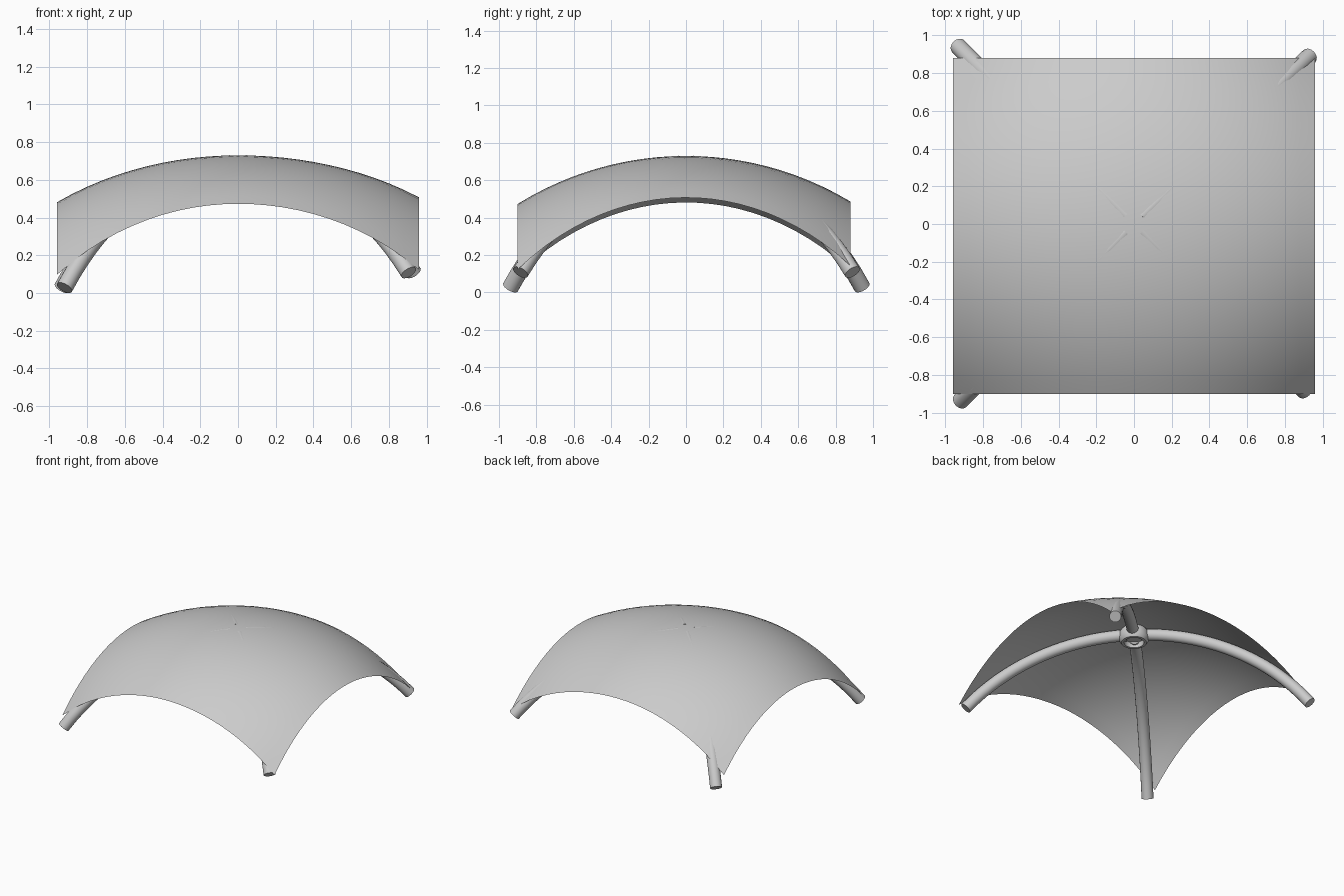
import bpy, bmesh, math

if "Cube" in bpy.data.objects:
    bpy.data.objects.remove(bpy.data.objects["Cube"])

R = 1.706          # dome radius
APEX = 0.73        # top of the canopy
X0, X1, Y0, Y1 = -0.96, 0.96, -0.90, 0.88


def drop(r, rad=R):
    return rad - math.sqrt(rad * rad - r * r)


def finish(ob, angle=40):
    bpy.ops.object.select_all(action='DESELECT')
    ob.select_set(True)
    bpy.context.view_layer.objects.active = ob
    bpy.ops.object.shade_smooth_by_angle(angle=math.radians(angle))


def mesh_object(name, bm):
    me = bpy.data.meshes.new(name)
    bm.to_mesh(me)
    bm.free()
    ob = bpy.data.objects.new(name, me)
    bpy.context.collection.objects.link(ob)
    finish(ob)
    return ob


# Canopy: square fabric sheet draped over a dome, fuller at the left and right edges
def canopy_z(x, y):
    fullness = 0.065 * x * x * (1 - (y / 0.9) ** 2)
    tilt = 0.014 * x * abs(x)
    return APEX - drop(math.hypot(x, y)) + fullness + tilt


bm = bmesh.new()
N = 24
bmesh.ops.create_grid(bm, x_segments=N, y_segments=N, size=1)
for v in bm.verts:
    v.co.x = X0 + (v.co.x + 1) / 2 * (X1 - X0)
    v.co.y = Y0 + (v.co.y + 1) / 2 * (Y1 - Y0)
    v.co.z = canopy_z(v.co.x, v.co.y)
mesh_object("canopy", bm)


# Ribs: four arched poles running along the diagonals from the hub to the corners
TUBE = 0.045
RIB_APEX = 0.687


def rib(name, ex, ey, ez):
    cu = bpy.data.curves.new(name, 'CURVE')
    cu.dimensions = '3D'
    cu.bevel_depth = TUBE
    cu.bevel_resolution = 6
    cu.use_fill_caps = True
    end_r = math.hypot(ex, ey)
    scale = (RIB_APEX - ez) / drop(end_r, R - TUBE)
    n, start = 20, 0.045
    sp = cu.splines.new('POLY')
    sp.points.add(n)
    for i, p in enumerate(sp.points):
        t = start + (1 - start) * i / n
        p.co = (ex * t, ey * t, RIB_APEX - scale * drop(end_r * t, R - TUBE), 1)
    ob = bpy.data.objects.new(name, cu)
    bpy.context.collection.objects.link(ob)
    bpy.ops.object.select_all(action='DESELECT')
    ob.select_set(True)
    bpy.context.view_layer.objects.active = ob
    bpy.ops.object.convert(target='MESH')
    finish(bpy.context.object)


rib("rib_back_left", -0.932, 0.942, 0.028)
rib("rib_front_left", -0.920, -0.938, 0.028)
rib("rib_back_right", 0.930, 0.890, 0.108)
rib("rib_front_right", 0.905, -0.885, 0.108)

# Hub: bevelled ring joining the ribs, open at the bottom
profile = [(0.0, 0.66), (0.07, 0.66), (0.075, 0.62), (0.095, 0.62),
           (0.112, 0.645), (0.112, 0.70), (0.095, 0.725), (0.0, 0.725)]
bm = bmesh.new()
pts = [bm.verts.new((r, 0, z)) for r, z in profile]
edges = [bm.edges.new(p) for p in zip(pts, pts[1:])]
bmesh.ops.spin(bm, geom=pts + edges, cent=(0, 0, 0), axis=(0, 0, 1),
               angle=math.tau, steps=24, use_merge=True)
bmesh.ops.remove_doubles(bm, verts=bm.verts, dist=1e-5)
bmesh.ops.recalc_face_normals(bm, faces=bm.faces)
mesh_object("hub", bm)
